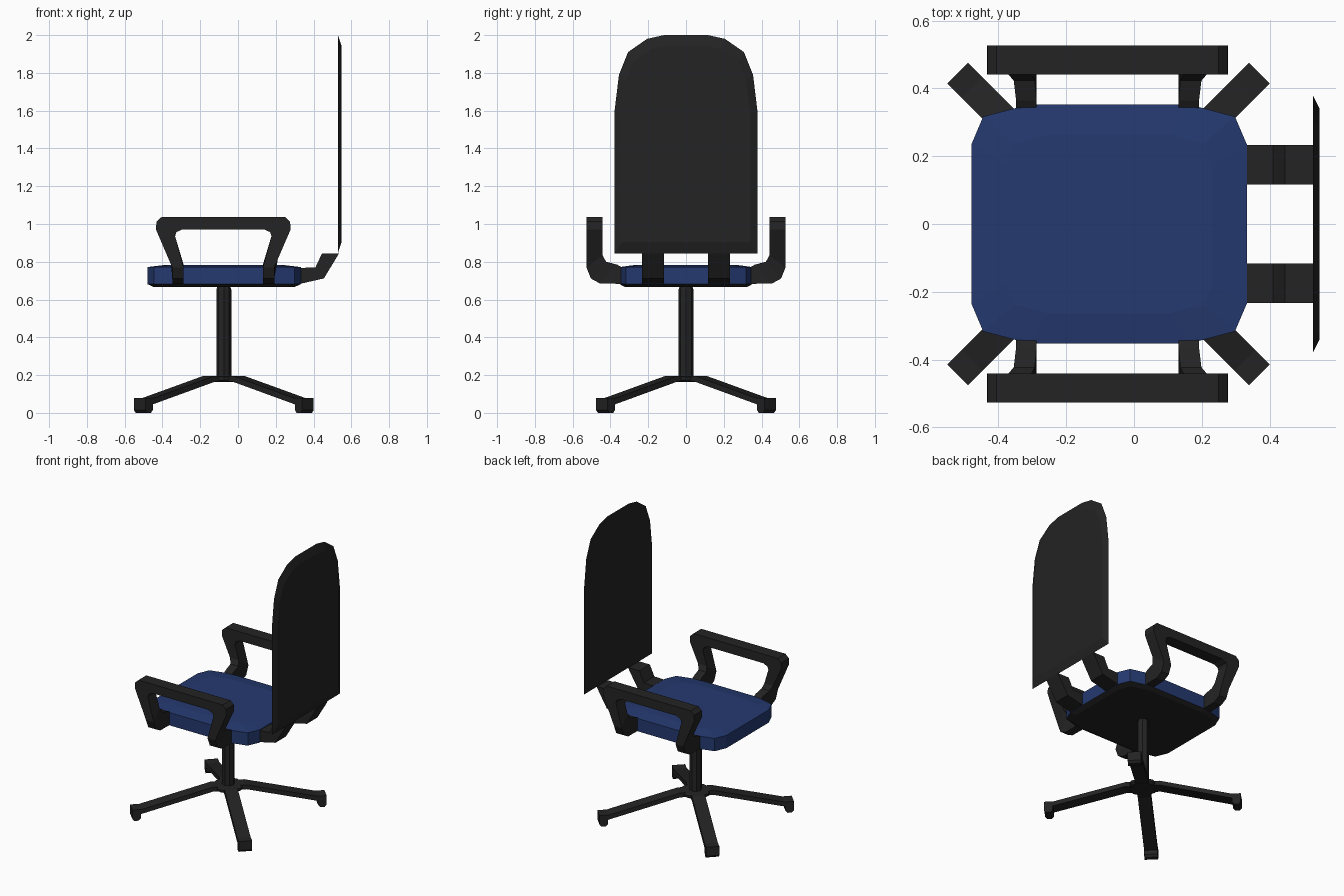
import bpy, bmesh, math
from mathutils import Matrix, Vector

if "Cube" in bpy.data.objects:
    bpy.data.objects.remove(bpy.data.objects["Cube"])

CX = -0.075  # x of the column axis


def colour(name, rgb):
    m = bpy.data.materials.new(name)
    m.diffuse_color = (*rgb, 1)
    m.use_nodes = True
    m.node_tree.nodes["Principled BSDF"].inputs["Base Color"].default_value = m.diffuse_color
    return m


BLACK = colour("black plastic", (0.017, 0.017, 0.017))
BLUE = colour("blue fabric", (0.018, 0.041, 0.16))


def loft(name, rings, mat, mirror_y=False):
    """Skin a list of equal-length point rings and cap both ends."""
    bm = bmesh.new()
    vs = [[bm.verts.new(p) for p in r] for r in rings]
    n = len(rings[0])
    for a, b in zip(vs, vs[1:]):
        for i in range(n):
            j = (i + 1) % n
            bm.faces.new((a[i], a[j], b[j], b[i]))
    bm.faces.new(vs[0])
    bm.faces.new(vs[-1])
    bmesh.ops.recalc_face_normals(bm, faces=bm.faces)
    me = bpy.data.meshes.new(name)
    bm.to_mesh(me)
    bm.free()
    me.materials.append(mat)
    ob = bpy.data.objects.new(name, me)
    bpy.context.collection.objects.link(ob)
    if mirror_y:
        mod = ob.modifiers.new("mirror", 'MIRROR')
        mod.use_axis = (False, True, False)
    return ob


def lathe(name, sides, steps):
    rings = []
    for r, z in steps:
        rings.append([(CX + r * math.cos(math.tau * i / sides),
                       r * math.sin(math.tau * i / sides), z) for i in range(sides)])
    return loft(name, rings, BLACK)


# star base: hub, four diagonal legs with feet, column
lathe("hub", 8, [(0.085, 0.164), (0.10, 0.175), (0.10, 0.19), (0.09, 0.196)])
lathe("column", 8, [(0.04, 0.18), (0.04, 0.65), (0.033, 0.672)])
leg = [(0, .196), (.11, .196), (.57, .078), (.63, .078), (.63, .015), (.617, 0),
       (.588, 0), (.575, .015), (.575, .045), (.11, .165), (0, .165)]
for k in range(4):
    rot = Matrix.Translation((CX, 0, 0)) @ Matrix.Rotation(math.radians(45 + 90 * k), 4, 'Z')
    loft(f"base_leg_{k + 1}",
         [[rot @ Vector((r, w, z)) for r, z in leg] for w in (-0.043, 0.043)], BLACK)

# seat cushion and black pan underneath
quarter = [(.4065, .235), (.3715, .317), (.239, .352)]
outline = quarter + [(-x, y) for x, y in reversed(quarter)]
outline += [(-x, -y) for x, y in outline]


def seat_ring(s, z):
    return [(-0.0735 + x * s, y * s, z) for x, y in outline]


loft("seat", [seat_ring(1, .682), seat_ring(1, .772), seat_ring(.75, .784)], BLUE)
loft("seat_pan", [seat_ring(.92, .667), seat_ring(1, .682)], BLACK)

# backrest panel, chamfered toward the rear
half = [(.378, .845), (.378, 1.6), (.355, 1.79), (.307, 1.91), (.206, 1.98), (.116, 2.0)]
panel = half + [(-y, z) for y, z in reversed(half)]
loft("backrest", [[(.529, y, z) for y, z in panel],
                  [(.548, y * .9, 1.43 + (z - 1.43) * .9) for y, z in panel]], BLACK)

# two brackets from seat to backrest
bracket = [(.25, .765), (.41, .77), (.445, .845), (.535, .845), (.455, .712),
           (.345, .687), (.25, .672)]
loft("back_bracket", [[(x, y, z) for x, z in bracket] for y in (.117, .233)], BLACK, True)

# armrests: one swept loop per side, mirrored front to rear
YO, YI = 0.527, 0.441


def lean(z, low, high, top):
    t = min(max((z - .785) / (top - .785), 0), 1)
    return low + (high - low) * t


arm = []
# post: outer (y, z) and inner (y, z) edges of the bend
for yo, zo, yi, zi in [(.33, .683, .33, .765), (.455, .685, .365, .785),
                       (.503, .711, .423, .80), (YO, .77, YI, .833)]:
    arm.append([(lean(zo, .27, .356, .97), yo, zo), (lean(zo, .21, .255, .935), yo, zo),
                (lean(zi, .21, .255, .935), yi, zi), (lean(zi, .27, .356, .97), yi, zi)])
# handle corner: outside (x, z) and inside (x, z) edges
for uo, zo, ui, zi in [(.356, .97, .255, .935), (.354, 1.012, .248, .957),
                       (.328, 1.036, .215, .972)]:
    arm.append([(uo, YO, zo), (ui, YO, zi), (ui, YI, zi), (uo, YI, zo)])
AX = -0.078
rings = [[(AX - u, y, z) for u, y, z in r] for r in arm]
rings += [[(AX + u, y, z) for u, y, z in r] for r in reversed(arm)]
loft("armrest", rings, BLACK, True)
